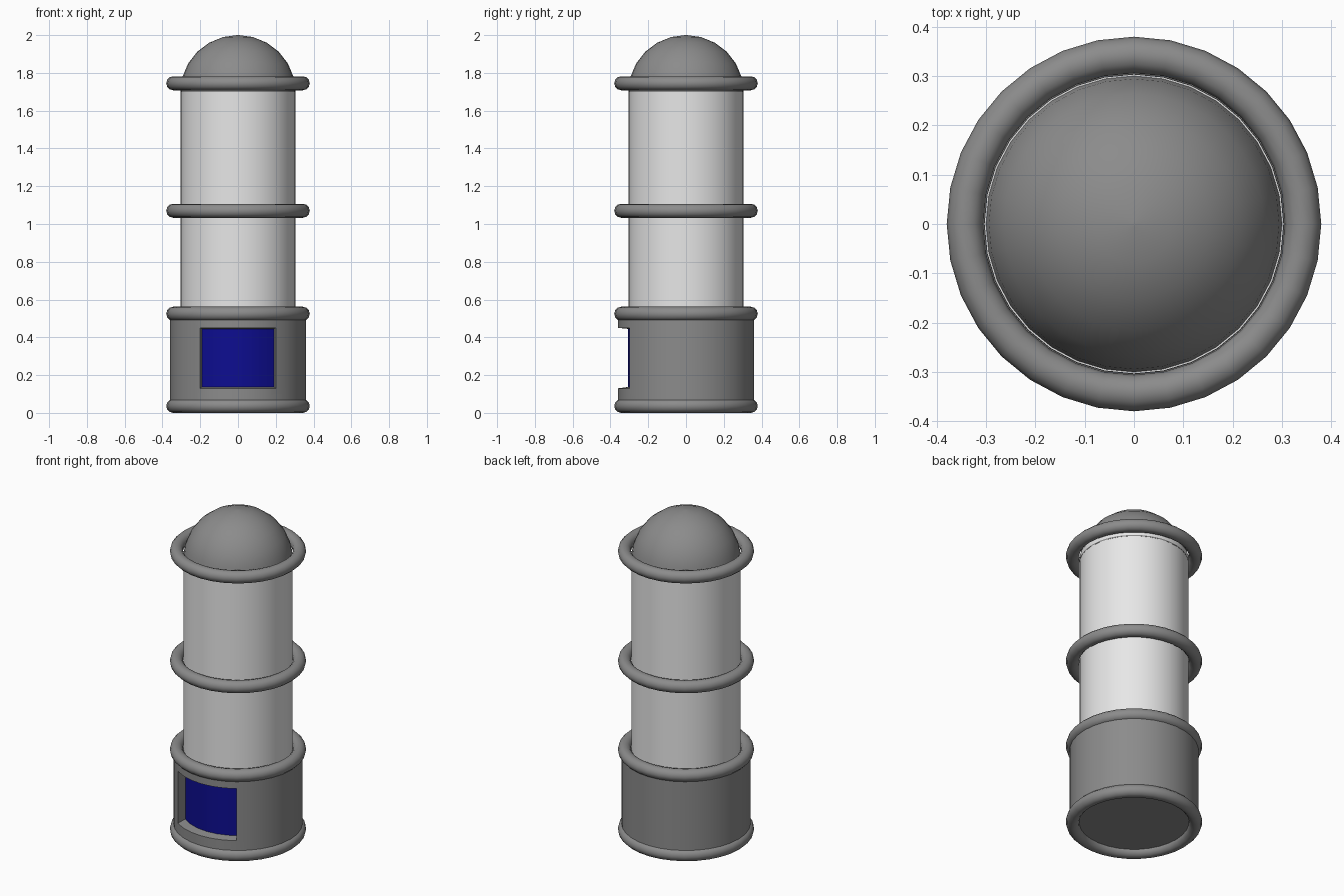
import bpy, bmesh, math

if "Cube" in bpy.data.objects:
    bpy.data.objects.remove(bpy.data.objects["Cube"])

SEG = 32


def material(name, rgb):
    m = bpy.data.materials.new(name)
    m.diffuse_color = (*rgb, 1)
    m.use_nodes = True
    m.node_tree.nodes["Principled BSDF"].inputs["Base Color"].default_value = m.diffuse_color
    return m


grey = material("dark grey", (0.26, 0.26, 0.26))
white = material("off white", (0.8, 0.8, 0.8))
blue = material("deep blue", (0.004, 0.004, 0.28))


def finish(bm, name, mats):
    bmesh.ops.recalc_face_normals(bm, faces=bm.faces)
    mesh = bpy.data.meshes.new(name)
    bm.to_mesh(mesh)
    bm.free()
    ob = bpy.data.objects.new(name, mesh)
    bpy.context.collection.objects.link(ob)
    for m in mats:
        mesh.materials.append(m)
    bpy.ops.object.select_all(action='DESELECT')
    ob.select_set(True)
    bpy.context.view_layer.objects.active = ob
    bpy.ops.object.shade_smooth_by_angle(angle=math.radians(35))
    return ob


def ring(bm, r, z):
    return [bm.verts.new((r * math.cos(2 * math.pi * k / SEG),
                          r * math.sin(2 * math.pi * k / SEG), z)) for k in range(SEG)]


def lathe(bm, profile, skip=lambda row, k: False):
    rows = [ring(bm, r, z) for r, z in profile]
    for i in range(len(rows) - 1):
        for k in range(SEG):
            if not skip(i, k):
                n = (k + 1) % SEG
                bm.faces.new((rows[i][k], rows[i][n], rows[i + 1][n], rows[i + 1][k]))
    bm.faces.new(rows[0])
    bm.faces.new(rows[-1])
    return rows


# base drum with recessed window on the front
bm = bmesh.new()
rows = lathe(bm, [(0.36, 0.035), (0.36, 0.13), (0.36, 0.45), (0.36, 0.525)],
             lambda row, k: row == 1 and 21 <= k <= 26)
inner = []
for z in (0.137, 0.445):
    line = []
    for j in range(7):
        a = math.radians(-90 + (j - 3) / 3 * 38.3)
        line.append(bm.verts.new((0.307 * math.cos(a), 0.307 * math.sin(a), z)))
    inner.append(line)
low, high = rows[1][21:28], rows[2][21:28]
for j in range(6):
    pane = bm.faces.new((inner[0][j], inner[0][j + 1], inner[1][j + 1], inner[1][j]))
    pane.material_index = 1
    bm.faces.new((low[j], low[j + 1], inner[0][j + 1], inner[0][j]))
    bm.faces.new((high[j], high[j + 1], inner[1][j + 1], inner[1][j]))
for j in (0, 6):
    bm.faces.new((low[j], high[j], inner[1][j], inner[0][j]))
finish(bm, "base_drum", [grey, blue])

# tall light column
bm = bmesh.new()
lathe(bm, [(0.304, 0.52), (0.304, 1.735)])
finish(bm, "column", [white])

# dome cap
bm = bmesh.new()
lathe(bm, [(0.305 * math.cos(math.radians(t)), 1.70 + 0.30 * math.sin(math.radians(t)))
           for t in (0, 15, 30, 45, 60, 75, 89)])
finish(bm, "dome", [grey])

# four rounded collars
for i, z in enumerate((0.037, 0.525, 1.07, 1.745)):
    bpy.ops.mesh.primitive_torus_add(major_radius=0.343, minor_radius=0.037,
                                     major_segments=SEG, minor_segments=12,
                                     location=(0, 0, z))
    ob = bpy.context.object
    ob.name = f"collar_{i + 1}"
    ob.data.materials.append(grey)
    bpy.ops.object.shade_smooth_by_angle(angle=math.radians(35))
